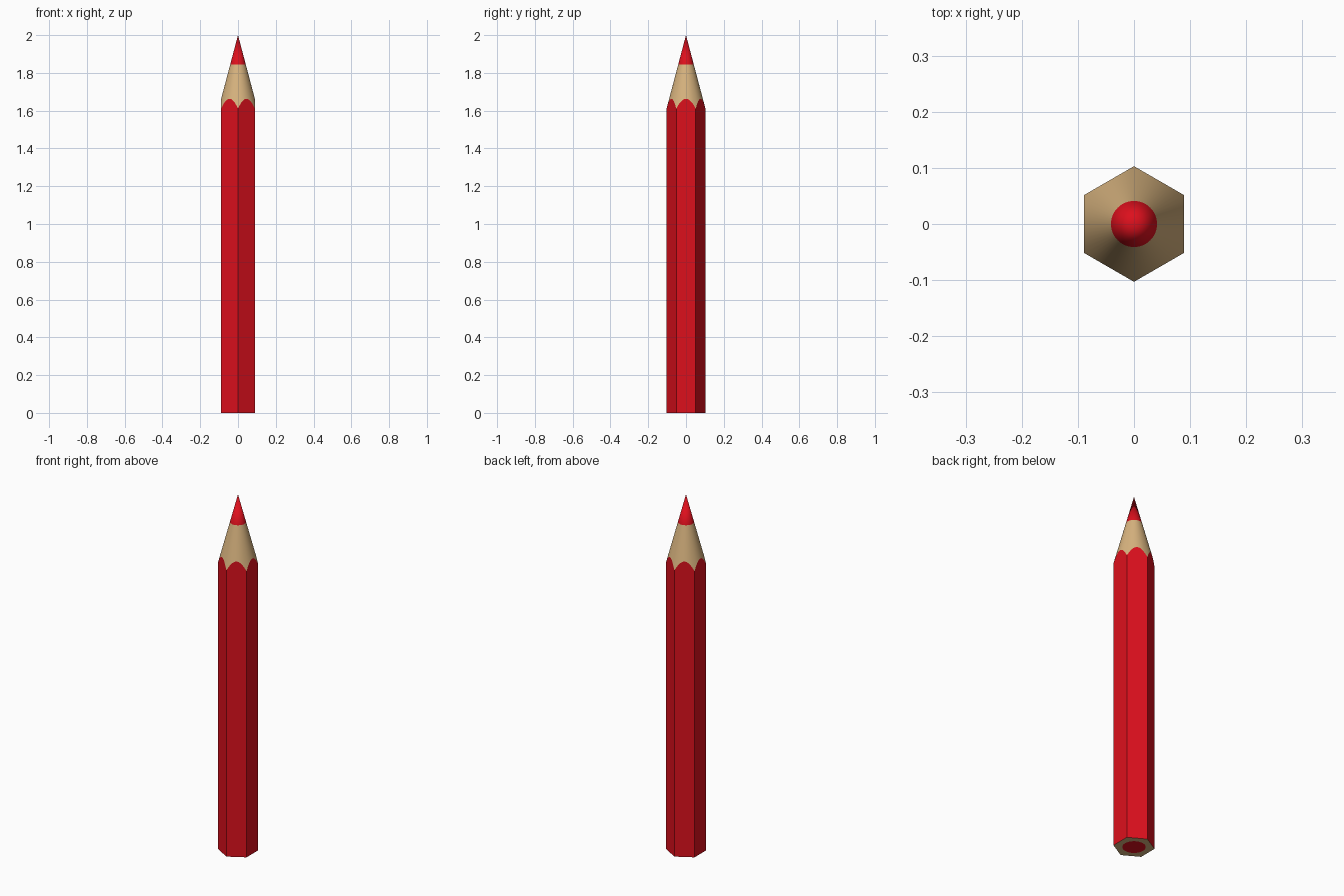
import bpy, bmesh, math

if "Cube" in bpy.data.objects:
    bpy.data.objects.remove(bpy.data.objects["Cube"])

SIDES = 72                      # multiple of 6, so segments land on the hexagon corners
HEIGHT, CORNER = 2.0, 0.103     # pencil length and hexagon corner radius
SLOPE = 0.09 / 0.34             # sharpened cone: radius per unit below the point
TIP_R, CORE_R = 0.041, 0.058    # exposed lead cone and lead seen at the base


def material(name, colour):
    m = bpy.data.materials.new(name)
    m.diffuse_color = (*colour, 1)
    m.use_nodes = True
    m.node_tree.nodes["Principled BSDF"].inputs["Base Color"].default_value = m.diffuse_color
    return m


def ring(radius, height):
    """Closed loop of points; radius and height are functions of angle and radius."""
    pts = []
    for i in range(SIDES):
        a = math.pi / 2 + i * math.tau / SIDES
        r = radius(a)
        pts.append((r * math.cos(a), r * math.sin(a), height(r)))
    return pts


def circle(r):
    return lambda a: r


def hexagon(a):
    # corners on +y and -y, flats on +x and -x
    off = (a + math.pi / 6) % (math.pi / 3) - math.pi / 6
    return CORNER * math.cos(math.pi / 6) / math.cos(off)


def cone_z(r):
    return HEIGHT - r / SLOPE


def base_z(r):
    return 0.0


def shell(name, lower, upper, mat, smooth=0):
    """Skin between two loops; an upper loop of None fills the lower one."""
    bm = bmesh.new()
    lo = [bm.verts.new(p) for p in lower]
    if upper is None:
        bm.faces.new(lo[::-1])
    elif len(upper) == 1:
        apex = bm.verts.new(upper[0])
        for i in range(SIDES):
            bm.faces.new((lo[i], lo[(i + 1) % SIDES], apex))
    else:
        up = [bm.verts.new(p) for p in upper]
        for i in range(SIDES):
            j = (i + 1) % SIDES
            bm.faces.new((lo[i], lo[j], up[j], up[i]))
    me = bpy.data.meshes.new(name)
    bm.to_mesh(me)
    bm.free()
    me.materials.append(mat)
    ob = bpy.data.objects.new(name, me)
    bpy.context.collection.objects.link(ob)
    if smooth:
        bpy.ops.object.select_all(action='DESELECT')
        ob.select_set(True)
        bpy.context.view_layer.objects.active = ob
        bpy.ops.object.shade_smooth_by_angle(angle=math.radians(smooth))


red = material("red_paint", (0.72, 0.005, 0.012))
wood = material("bare_wood", (0.68, 0.45, 0.21))

scallop = ring(hexagon, cone_z)         # where the cone cuts the hexagonal body
tip_loop = ring(circle(TIP_R), cone_z)
base_hex = ring(hexagon, base_z)
base_core = ring(circle(CORE_R), base_z)

# painted hexagonal body with scalloped upper edge
shell("painted_body", base_hex, scallop, red)
# sharpened wood cone and coloured lead point
shell("sharpened_wood", scallop, tip_loop, wood, 30)
shell("lead_tip", tip_loop, [(0, 0, HEIGHT)], red, 30)
# flat base: bare wood around the lead
shell("base_wood", base_core, base_hex, wood)
shell("base_lead", base_core, None, red)
